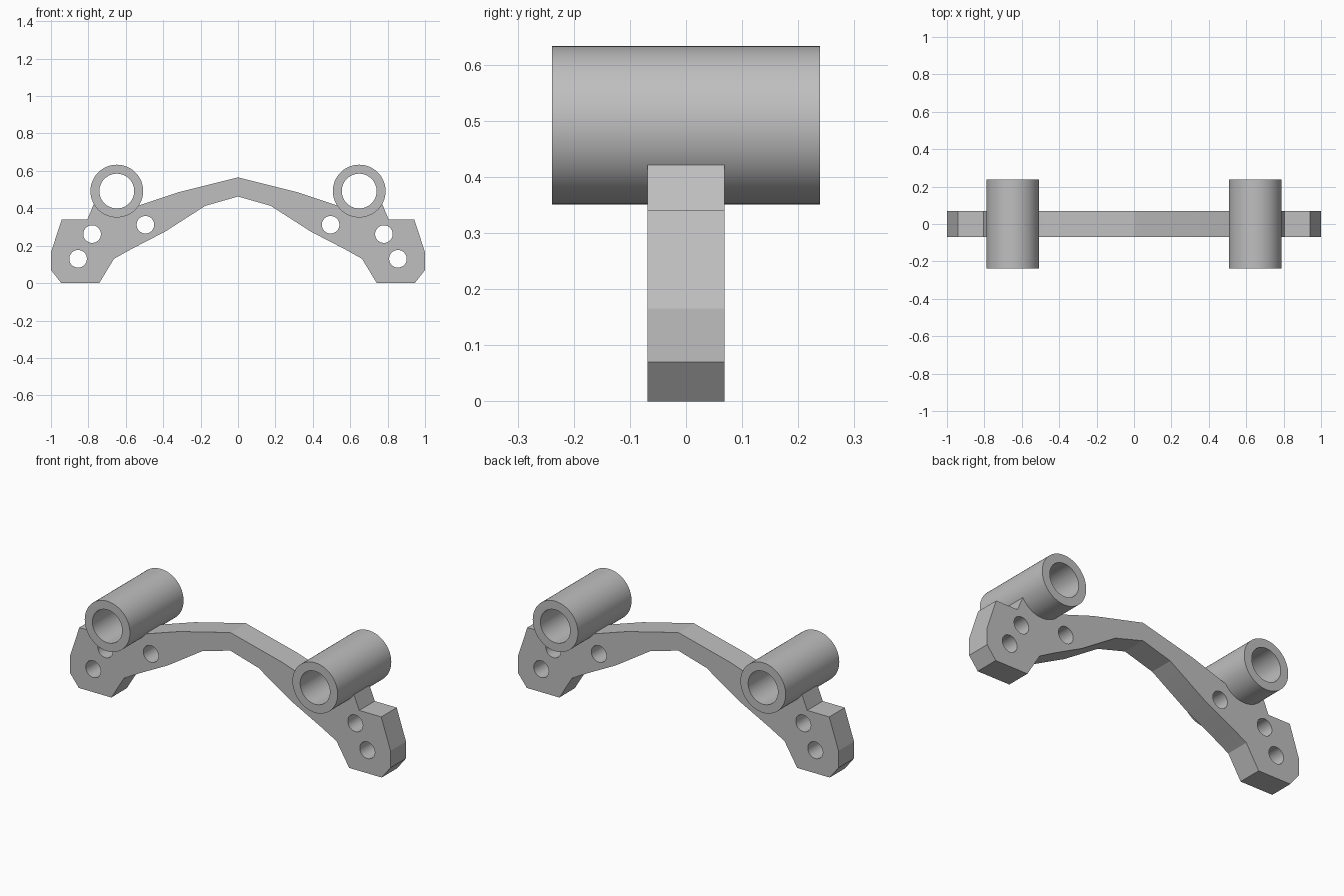
import bpy, bmesh, math

if "Cube" in bpy.data.objects:
    bpy.data.objects.remove(bpy.data.objects["Cube"])

grey = bpy.data.materials.new("light_grey")
grey.diffuse_color = (0.52, 0.52, 0.52, 1)
grey.use_nodes = True
grey.node_tree.nodes["Principled BSDF"].inputs["Base Color"].default_value = grey.diffuse_color

TUBE_X, TUBE_Z = 0.648, 0.492
TUBE_OUTER, TUBE_BORE, TUBE_HALF = 0.141, 0.093, 0.239
PLATE_HALF = 0.069


def arc(cx, cz, r, a0=0, a1=360, n=64, closed=True):
    steps = n if closed else n + 1
    return [(cx + r * math.cos(math.radians(a0 + (a1 - a0) * i / n)),
             cz + r * math.sin(math.radians(a0 + (a1 - a0) * i / n))) for i in range(steps)]


def extruded(name, loops, half_depth):
    """Extrude a front-facing outline (first loop) with holes (other loops)."""
    curve = bpy.data.curves.new(name, 'CURVE')
    curve.dimensions = '2D'
    curve.fill_mode = 'BOTH'
    curve.extrude = half_depth
    for loop in loops:
        spline = curve.splines.new('POLY')
        spline.points.add(len(loop) - 1)
        for point, (x, z) in zip(spline.points, loop):
            point.co = (x, z, 0, 1)
        spline.use_cyclic_u = True
    obj = bpy.data.objects.new(name, curve)
    bpy.context.collection.objects.link(obj)
    obj.rotation_euler.x = math.pi / 2
    bpy.ops.object.select_all(action='DESELECT')
    obj.select_set(True)
    bpy.context.view_layer.objects.active = obj
    bpy.ops.object.convert(target='MESH')
    obj = bpy.context.object
    bm = bmesh.new()
    bm.from_mesh(obj.data)
    bmesh.ops.remove_doubles(bm, verts=bm.verts, dist=0.0001)
    bmesh.ops.recalc_face_normals(bm, faces=bm.faces)
    bm.to_mesh(obj.data)
    bm.free()
    obj.data.materials.clear()
    obj.data.materials.append(grey)
    bpy.ops.object.shade_smooth_by_angle(angle=math.radians(12))
    return obj


# Arched plate: right half of the outline, top centre round to bottom centre
half = [(0, 0.565), (0.32, 0.485)]
half += arc(TUBE_X, TUBE_Z, 0.125, 223, 325, 16, closed=False)   # saddle inside tube wall
half += [(0.772, 0.421), (0.805, 0.341), (0.942, 0.341), (1, 0.165), (1, 0.07),
         (0.945, 0), (0.742, 0), (0.663, 0.13), (0.57, 0.182), (0.39, 0.275),
         (0.175, 0.413), (0, 0.463)]
outline = half + [(-x, z) for x, z in half[-2:0:-1]]

# Three bolt holes on each side
holes = [arc(s * x, z, 0.047, n=40) for s in (1, -1)
         for x, z in ((0.495, 0.312), (0.78, 0.262), (0.855, 0.13))]
extruded("arched_plate", [outline] + holes, PLATE_HALF)

# Bushing tubes
for side, s in (("right", 1), ("left", -1)):
    extruded(side + "_tube", [arc(s * TUBE_X, TUBE_Z, TUBE_OUTER),
                              arc(s * TUBE_X, TUBE_Z, TUBE_BORE)], TUBE_HALF)
